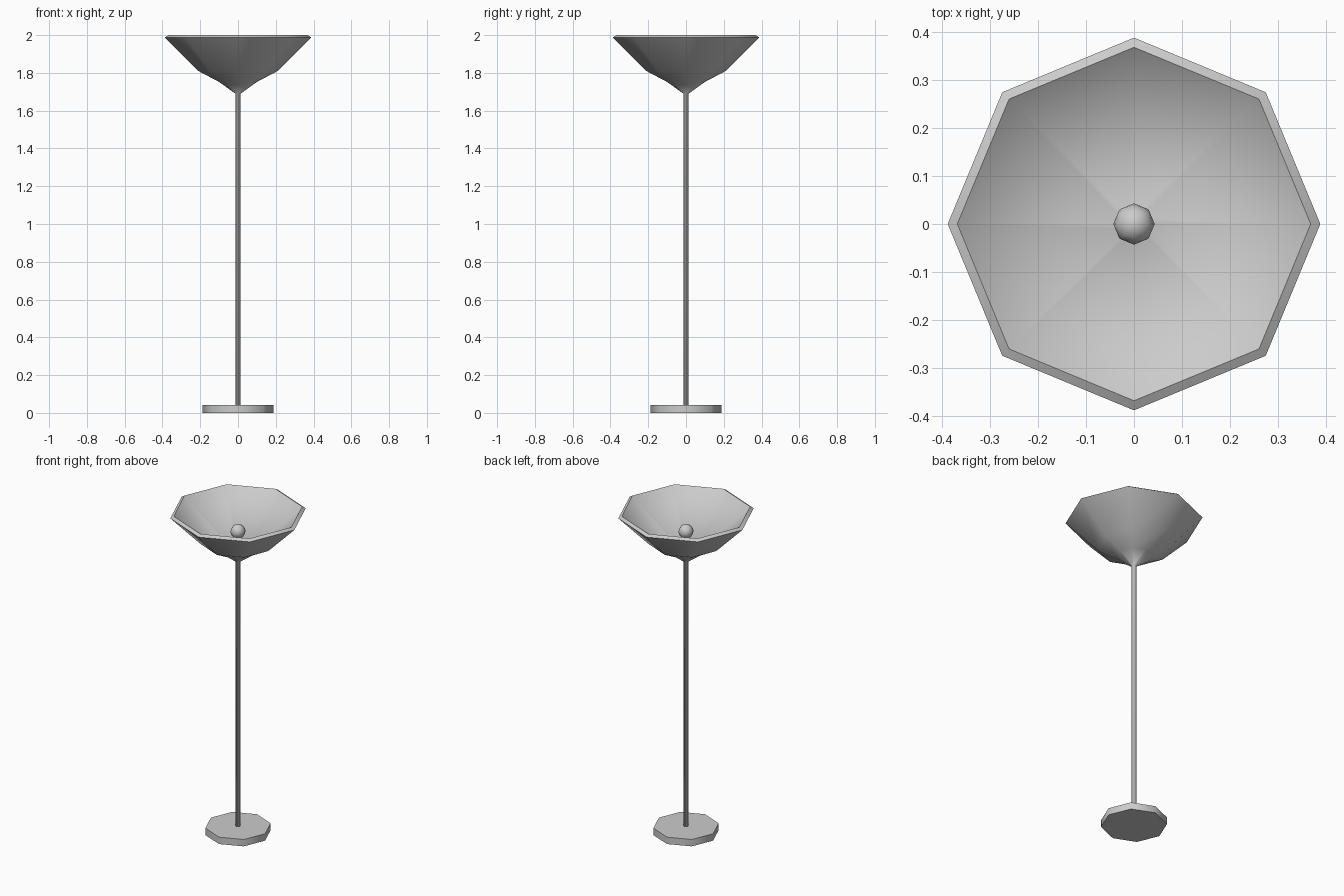
import bpy, bmesh
from math import cos, sin, pi, radians

cube = bpy.data.objects.get("Cube")
if cube:
    bpy.data.objects.remove(cube, do_unlink=True)

SIDES = 8

# Single light grey finish
grey = bpy.data.materials.new("light_grey")
grey.use_nodes = True
grey.diffuse_color = (0.6, 0.6, 0.6, 1)
grey.node_tree.nodes["Principled BSDF"].inputs["Base Color"].default_value = (0.6, 0.6, 0.6, 1)


def lathe(name, profile):
    """Revolve (radius, height) points about z; zero radius closes to a tip."""
    bm = bmesh.new()
    rings = []
    for r, z in profile:
        if r == 0:
            rings.append([bm.verts.new((0, 0, z))] * SIDES)
        else:
            angles = [2 * pi * i / SIDES for i in range(SIDES)]
            rings.append([bm.verts.new((r * cos(a), r * sin(a), z)) for a in angles])
    for low, high in zip(rings, rings[1:]):
        for i in range(SIDES):
            j = (i + 1) % SIDES
            corners = dict.fromkeys((low[i], low[j], high[j], high[i]))
            bm.faces.new(list(corners)).smooth = True
    bmesh.ops.recalc_face_normals(bm, faces=bm.faces)
    # Keep the wide rims crisp; the narrow neck joints stay soft
    for edge in bm.edges:
        wide = all(v.co.xy.length > 0.1 for v in edge.verts)
        edge.smooth = not (wide and edge.calc_face_angle(0) > radians(60))
    mesh = bpy.data.meshes.new(name)
    bm.to_mesh(mesh)
    bm.free()
    mesh.materials.append(grey)
    bpy.context.collection.objects.link(bpy.data.objects.new(name, mesh))


# Floor plate
lathe("base", [(0, 0), (0.187, 0), (0.187, 0.043), (0, 0.043)])

# Upright flaring into an open shade, with an inner cone and a stem for the bulb
lathe("pole_and_shade", [
    (0, 0.03), (0.014, 0.03), (0.014, 1.69),
    (0.1, 1.752), (0.21, 1.81), (0.388, 1.988),
    (0.368, 2.0), (0.014, 1.73), (0.014, 1.85), (0, 1.85)])

# Small round bulb
lathe("bulb", [(0.043 * sin(pi * k / 8) if 0 < k < 8 else 0,
                1.876 - 0.043 * cos(pi * k / 8)) for k in range(9)])
